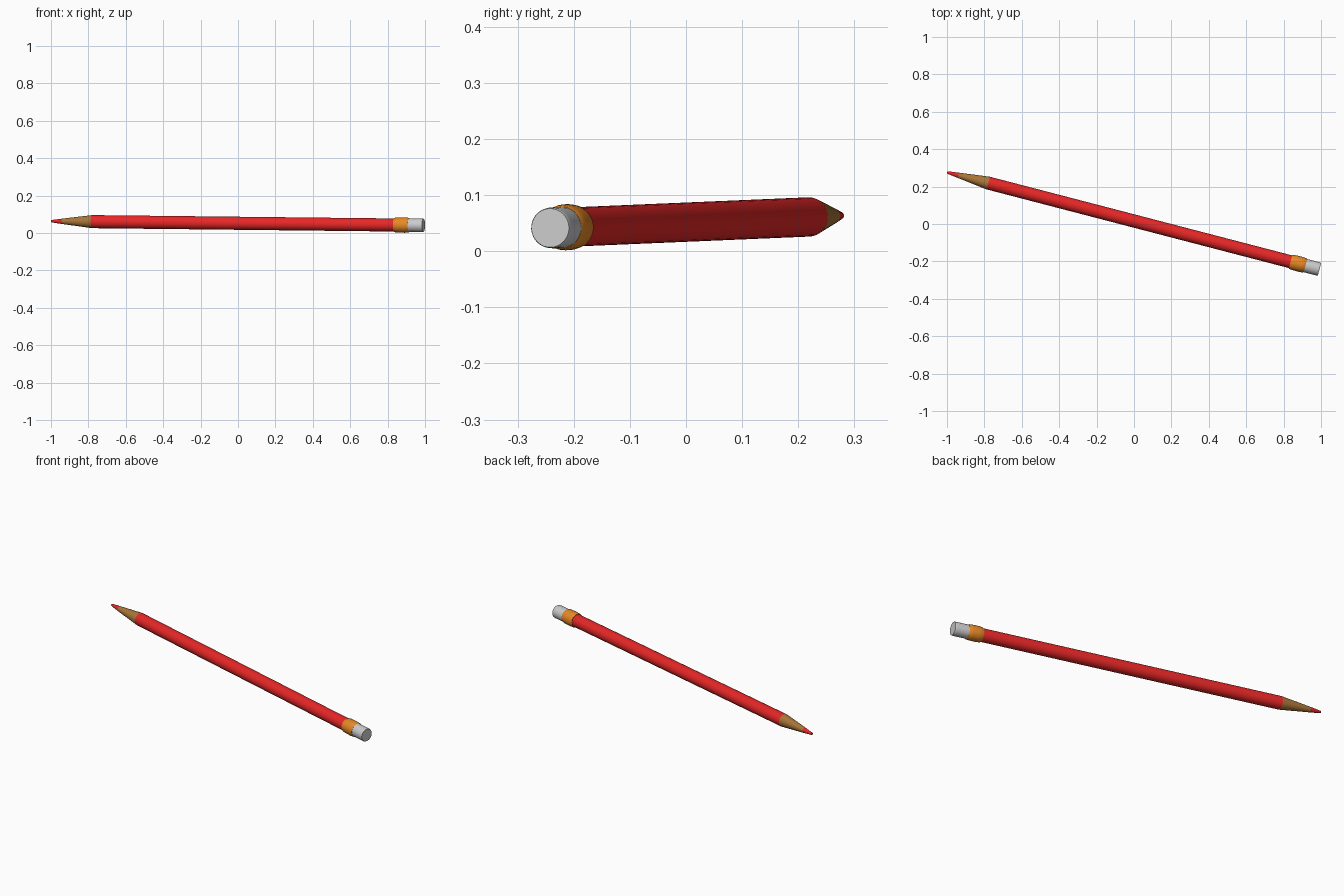
import bpy, bmesh, math
from mathutils import Vector

if "Cube" in bpy.data.objects:
    bpy.data.objects.remove(bpy.data.objects["Cube"])

TIP = Vector((-0.999, 0.276, 0.0635))
END = Vector((0.9915, -0.242, 0.0415))
AXIS = (END - TIP).normalized()
ROT = Vector((0, 0, 1)).rotation_difference(AXIS)
SIDES = 32


def paint(name, rgb):
    m = bpy.data.materials.new(name)
    m.diffuse_color = (*rgb, 1)
    m.use_nodes = True
    m.node_tree.nodes["Principled BSDF"].inputs["Base Color"].default_value = m.diffuse_color
    return m


def lathe(name, profile, mat=None):
    """Revolve (distance from tip, radius) pairs about the pencil axis, capped at both ends."""
    bm = bmesh.new()
    rings = []
    for t, r in profile:
        rings.append([bm.verts.new((r * math.cos(a), r * math.sin(a), t))
                      for a in (2 * math.pi * i / SIDES for i in range(SIDES))])
    for lo, hi in zip(rings, rings[1:]):
        for i in range(SIDES):
            j = (i + 1) % SIDES
            bm.faces.new((lo[i], lo[j], hi[j], hi[i]))
    bm.faces.new(rings[0][::-1])
    bm.faces.new(rings[-1])
    me = bpy.data.meshes.new(name)
    bm.to_mesh(me)
    bm.free()
    ob = bpy.data.objects.new(name, me)
    bpy.context.collection.objects.link(ob)
    ob.location = TIP
    ob.rotation_mode = 'QUATERNION'
    ob.rotation_quaternion = ROT
    if mat:
        me.materials.append(mat)
    bpy.ops.object.select_all(action='DESELECT')
    ob.select_set(True)
    bpy.context.view_layer.objects.active = ob
    bpy.ops.object.shade_smooth_by_angle(angle=math.radians(30))
    return ob


red = paint("red_paint", (0.8, 0.02, 0.02))
wood = paint("bare_wood", (0.4, 0.18, 0.04))
orange = paint("orange_metal", (0.8, 0.25, 0.02))

# sharpened end
lathe("lead_tip", [(0, 0.005), (0.003, 0.0065), (0.062, 0.0145)], red)
lathe("wood_cone", [(0.062, 0.0145), (0.227, 0.035)], wood)
# painted barrel
lathe("barrel", [(0.227, 0.035), (1.905, 0.035)], red)
# metal band, slightly bulged
lathe("ferrule", [(1.897, 0.037), (1.902, 0.0395), (1.925, 0.041), (1.955, 0.041),
                  (1.974, 0.0395), (1.979, 0.037)], orange)
# eraser
lathe("eraser", [(1.97, 0.0365), (2.045, 0.0365), (2.054, 0.0358), (2.057, 0.0345)])
